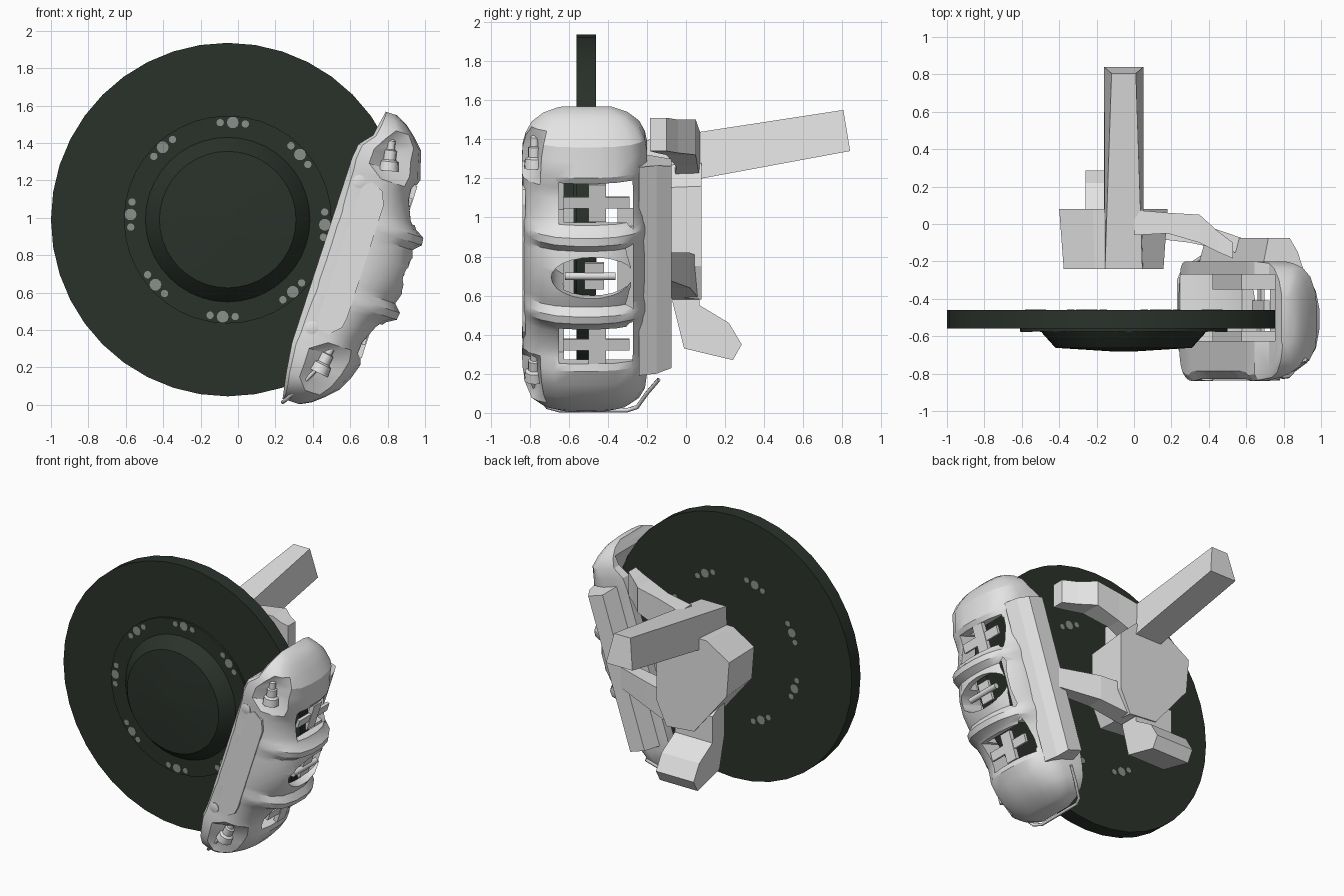
import bpy, bmesh, math
from mathutils import Vector

if "Cube" in bpy.data.objects:
    bpy.data.objects.remove(bpy.data.objects["Cube"])

CX, CZ = -0.055, 0.99            # disc axis
S, C = math.sin(math.radians(18)), math.cos(math.radians(18))


def material(name, rgb):
    m = bpy.data.materials.new(name)
    m.diffuse_color = (*rgb, 1)
    m.use_nodes = True
    m.node_tree.nodes["Principled BSDF"].inputs["Base Color"].default_value = m.diffuse_color
    return m


GREY = material("cast_grey", (0.77, 0.77, 0.77))
DARK = material("dark_green_black", (0.023, 0.032, 0.024))
BOLT = material("bolt_grey", (0.26, 0.28, 0.26))


def loc(v, u, y):
    """Caliper frame: v = outward from disc axis, u = along the caliper."""
    return (CX + C * v + S * u, y, CZ - S * v + C * u)


def loft(name, rings, mat, smooth=None):
    bm = bmesh.new()
    rows = [[bm.verts.new(p) for p in r] for r in rings]
    n = len(rows[0])
    for a, b in zip(rows, rows[1:]):
        for i in range(n):
            j = (i + 1) % n
            bm.faces.new((a[i], a[j], b[j], b[i]))
    bm.faces.new(rows[0])
    bm.faces.new(rows[-1])
    bmesh.ops.recalc_face_normals(bm, faces=bm.faces)
    me = bpy.data.meshes.new(name)
    bm.to_mesh(me)
    bm.free()
    me.materials.append(mat)
    ob = bpy.data.objects.new(name, me)
    bpy.context.collection.objects.link(ob)
    if smooth:
        shade(ob, smooth)
    return ob


def shade(ob, deg):
    bpy.ops.object.select_all(action='DESELECT')
    ob.select_set(True)
    bpy.context.view_layer.objects.active = ob
    bpy.ops.object.shade_smooth_by_angle(angle=math.radians(deg))


def circle(cx, cz, r, y, n):
    return [(cx + r * math.cos(2 * math.pi * i / n), y,
             cz + r * math.sin(2 * math.pi * i / n)) for i in range(n)]


def block(name, v, u, y, mat=GREY):
    """Box in the caliper frame."""
    return loft(name, [[loc(v[0], u[0], k), loc(v[1], u[0], k),
                        loc(v[1], u[1], k), loc(v[0], u[1], k)] for k in y], mat)


def tube(name, stations, n=10, mat=GREY):
    """Round part through (point, radius) stations along a straight axis."""
    pts = [Vector(p) for p, r in stations]
    ax = (pts[-1] - pts[0]).normalized()
    e1 = ax.orthogonal().normalized()
    e2 = ax.cross(e1)
    rings = [[p + r * (math.cos(t * 2 * math.pi / n) * e1 + math.sin(t * 2 * math.pi / n) * e2)
              for t in range(n)] for p, (_, r) in zip(pts, stations)]
    return loft(name, rings, mat, 40)


# Brake disc with raised centre hat
prof = [(0.945, -0.46), (0.945, -0.56), (0.555, -0.56), (0.555, -0.575), (0.44, -0.575),
        (0.43, -0.59), (0.365, -0.662), (0.05, -0.682)]
loft("brake_disc", [circle(CX, CZ, r, y, 40) for r, y in prof], DARK, 25)

# Eight sets of three rivets on each face, the rear ones half a step round
for i in range(8):
    for start, ys in ((-3, (-0.578, -0.56)), (19.5, (-0.47, -0.457))):
        a = math.radians(start + 45 * i)
        for off, r in ((0, 0.032), (-0.13, 0.02), (0.13, 0.02)):
            x, z = CX + 0.52 * math.cos(a + off), CZ + 0.52 * math.sin(a + off)
            loft("disc_rivet", [circle(x, z, r, y, 10) for y in ys], BOLT)

# Caliper body: loft along u, rows are (u, inner v, outer v, front y, back y)
half = [(0.05, 0.53, 1.02, -0.83, -0.2), (0.12, 0.53, 1.00, -0.83, -0.2),
        (0.15, 0.53, 0.99, -0.83, -0.2), (0.19, 0.53, 1.03, -0.83, -0.2),
        (0.23, 0.53, 1.025, -0.83, -0.2), (0.26, 0.53, 0.975, -0.83, -0.2),
        (0.30, 0.53, 0.945, -0.83, -0.2), (0.40, 0.53, 0.90, -0.83, -0.2),
        (0.46, 0.53, 0.895, -0.835, -0.2), (0.52, 0.53, 0.915, -0.84, -0.2),
        (0.60, 0.54, 0.89, -0.835, -0.2), (0.68, 0.55, 0.85, -0.82, -0.21),
        (0.74, 0.56, 0.79, -0.79, -0.24), (0.79, 0.57, 0.73, -0.73, -0.30),
        (0.82, 0.575, 0.67, -0.65, -0.38)]
# upper end is a little shorter with its inner edge further out
upper = [(u - 0.01, v0 + 0.05, v1 + 0.02, a, b) if u > 0.65 else (u, v0, v1, a, b)
         for u, v0, v1, a, b in half]
rows = [(-r[0], *r[1:]) for r in reversed(half)] + upper
front_mid = [(0, 0.07), (0.08, 0.0), (0.5, 0.0), (0.7, 0.05), (0.86, 0.14)]
front_end = [(0, 0.05), (0.06, 0.0), (0.25, 0.0), (0.48, 0.11), (0.84, 0.15)]   # pocket for nipple
rest = [(0.96, 0.26), (1, 0.42), (1, 0.6), (0.96, 0.75), (0.86, 0.88), (0.7, 0.96), (0.5, 1), (0, 1)]
body = loft("caliper_body", [[loc(v0 + f * (v1 - v0), u, yf + k * (yb - yf))
                              for f, k in (front_end if 0.5 < abs(u) < 0.7 else front_mid) + rest]
                             for u, v0, v1, yf, yb in rows], GREY)

# Cut the disc slot, two square windows and the oval centre window
cutters = [loft("slot_cutter", [circle(CX, CZ, 0.957, y, 64) for y in (-0.625, -0.27)], GREY),
           block("window_cutter", (0.7, 1.3), (0.28, 0.485), (-0.65, -0.275)),
           block("window_cutter", (0.7, 1.3), (-0.485, -0.28), (-0.65, -0.275)),
           loft("oval_cutter", [[loc(v, 0.01 + 0.11 * math.sin(t * math.pi / 12),
                                     -0.48 + 0.21 * math.cos(t * math.pi / 12)) for t in range(24)]
                                for v in (0.7, 1.3)], GREY)]
for c in cutters:
    c.hide_render = True
    m = body.modifiers.new("cut", 'BOOLEAN')
    m.operation, m.solver, m.object = 'DIFFERENCE', 'EXACT', c
    bpy.ops.object.select_all(action='DESELECT')
    body.select_set(True)
    bpy.context.view_layer.objects.active = body
    bpy.ops.object.modifier_apply(modifier=m.name)
    bpy.data.objects.remove(c)
shade(body, 28)

# Front plate area, left blank, with rounded ends
plate = [(0.62, -0.36), (0.65, -0.41), (0.70, -0.42), (0.76, -0.36),
         (0.77, -0.30), (0.77, 0.33), (0.74, 0.40), (0.67, 0.43), (0.63, 0.39)]
loft("front_plate", [[loc(v, u, y) for v, u in plate] for y in (-0.82, -0.837)], GREY)

# Rear cover bar with a chamfered back
loft("rear_bar", [[loc(0.60, u, -0.24), loc(0.64, u * 0.97, -0.075), loc(0.76, u * 0.97, -0.075),
                   loc(0.80, u, -0.15), loc(0.83, u, -0.24)] for u in (-0.57, 0.55)], GREY)

# Brake pads, window pins and spring blocks
for y in ((-0.63, -0.572), (-0.35, -0.265)):
    block("brake_pad", (0.58, 0.88), (-0.25, 0.25), y)
for s in (-1, 1):
    u = 0.382 * s
    block("window_pin", (0.885, 0.905), (u - 0.03, u + 0.03), (-0.63, -0.29))
    block("spring_block", (0.88, 0.91), (u - 0.10, u + 0.10), (-0.5, -0.41))
    tube("caliper_bolt", [(loc(0.605, 0.41 * s, -0.80), 0.036), (loc(0.605, 0.41 * s, -0.836), 0.036),
                          (loc(0.605, 0.41 * s, -0.84), 0.022)])
tube("centre_pin", [(loc(0.97, 0.01, -0.62), 0.02), (loc(0.97, 0.01, -0.36), 0.02)])
block("centre_spring", (0.955, 0.975), (-0.06, 0.08), (-0.52, -0.42))

# Bleed nipples on the caliper ends
for x, z, tilt in ((0.805, 1.25, 0.1), (0.43, 0.17, 0.5)):
    p = Vector((x, -0.775, z))
    d = Vector((tilt, 0, 1)).normalized()
    tube("bleed_nipple", [(p, 0.055), (p + d * 0.05, 0.05), (p + d * 0.06, 0.034), (p + d * 0.11, 0.034),
                          (p + d * 0.115, 0.022), (p + d * 0.16, 0.022), (p + d * 0.17, 0.012)])

# Crossover pipe under the caliper
cu = bpy.data.curves.new("crossover_pipe", 'CURVE')
cu.dimensions = '3D'
cu.bevel_depth, cu.bevel_resolution = 0.011, 1
path = [(0.43, -0.80, 0.2), (0.34, -0.77, 0.11), (0.26, -0.71, 0.03), (0.24, -0.65, 0.014),
        (0.24, -0.30, 0.014), (0.26, -0.25, 0.03), (0.33, -0.20, 0.10), (0.42, -0.14, 0.17)]
sp = cu.splines.new('POLY')
sp.points.add(len(path) - 1)
for pt, co in zip(sp.points, path):
    pt.co = (*co, 1)
cu.materials.append(GREY)
bpy.context.collection.objects.link(bpy.data.objects.new("crossover_pipe", cu))

# Hub carrier
hub = [(-0.40, 1.17), (-0.38, 0.92), (-0.12, 0.60), (0.10, 0.58),
       (0.18, 0.75), (0.18, 1.16), (0.05, 1.28), (-0.22, 1.28)]
loft("hub_carrier", [[(-0.1 + (x + 0.1) * k, y, 1 + (z - 1) * k) for x, z in hub]
                     for y, k in ((0.08, 1), (-0.24, 0.92))], GREY)

# Long rear post
loft("rear_post", [[(-0.16, -0.24, 1.14), (0.05, -0.24, 1.14), (0.045, -0.24, 1.39), (-0.155, -0.24, 1.39)],
                   [(-0.16, 0.84, 1.34), (0.05, 0.84, 1.34), (0.01, 0.805, 1.55), (-0.12, 0.805, 1.55)]], GREY)

# Lower arm
arm = [(-0.07, 0.57), (-0.07, 0.82), (0.07, 0.74), (0.07, 0.55),
       (0.22, 0.46), (0.285, 0.35), (0.24, 0.27), (-0.01, 0.33)]
loft("lower_arm", [[(x, y, z) for y, z in arm] for x in (-0.26, 0.04)], GREY)


# Two arms from the hub to the caliper: stations (x, front y, back y, low z, high z)
def strut(name, stations):
    loft(name, [[(x, a, b0), (x, b, b0), (x, b, b1), (x, a, b1)] for x, a, b, b0, b1 in stations], GREY)


strut("upper_caliper_arm", [(0.0, -0.06, 0.075, 1.18, 1.43), (0.18, -0.05, 0.06, 1.26, 1.47),
                            (0.35, -0.10, 0.05, 1.32, 1.50), (0.45, -0.15, -0.04, 1.33, 1.50),
                            (0.53, -0.185, -0.10, 1.34, 1.51)])
strut("lower_caliper_arm", [(0.05, -0.07, 0.07, 0.58, 0.80), (0.30, -0.10, 0.02, 0.64, 0.82),
                            (0.62, -0.17, -0.09, 0.68, 0.82)])
